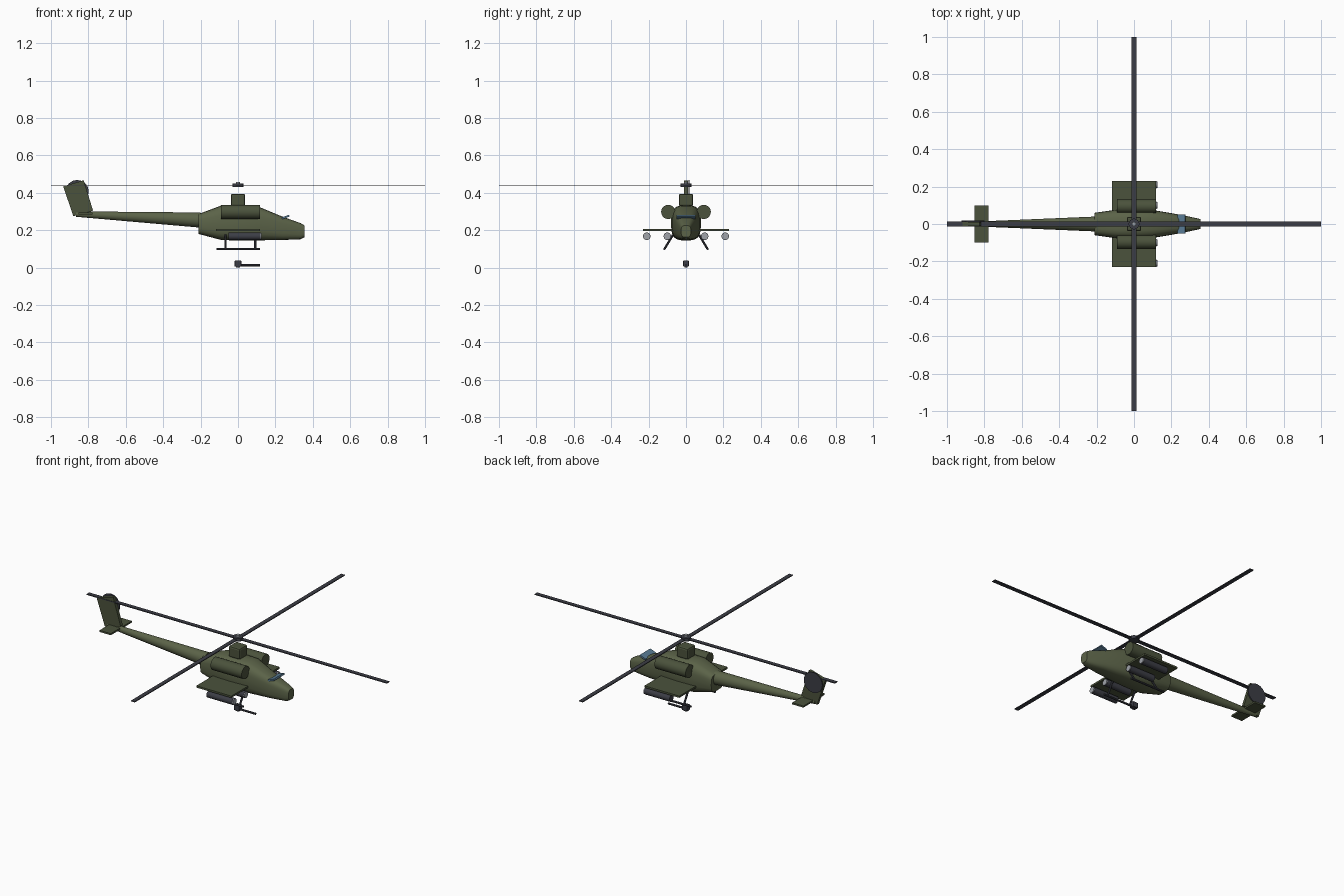
import bpy, bmesh, math
from mathutils import Vector, Matrix

if "Cube" in bpy.data.objects:
    bpy.data.objects.remove(bpy.data.objects["Cube"])


def material(name, rgb):
    m = bpy.data.materials.new(name)
    m.diffuse_color = (*rgb, 1)
    m.use_nodes = True
    m.node_tree.nodes["Principled BSDF"].inputs["Base Color"].default_value = m.diffuse_color
    return m


OLIVE = material("olive", (0.105, 0.125, 0.065))
DARK_OLIVE = material("dark_olive", (0.07, 0.085, 0.045))
DARK = material("dark_metal", (0.045, 0.047, 0.06))
STEEL = material("steel", (0.35, 0.37, 0.4))
GLASS = material("glass", (0.1, 0.2, 0.3))


def finish(name, bm, mat, smooth=False):
    bmesh.ops.recalc_face_normals(bm, faces=bm.faces)
    me = bpy.data.meshes.new(name)
    bm.to_mesh(me)
    bm.free()
    ob = bpy.data.objects.new(name, me)
    bpy.context.collection.objects.link(ob)
    me.materials.append(mat)
    if smooth:
        bpy.ops.object.select_all(action='DESELECT')
        ob.select_set(True)
        bpy.context.view_layer.objects.active = ob
        bpy.ops.object.shade_smooth_by_angle(angle=math.radians(35))
    return ob


def box(name, loc, size, mat, tilt=0, bevel=0):
    bm = bmesh.new()
    bmesh.ops.create_cube(bm, size=1)
    bmesh.ops.scale(bm, vec=size, verts=bm.verts)
    if bevel:
        bmesh.ops.bevel(bm, geom=bm.edges[:], offset=bevel, segments=2,
                        profile=0.5, affect='EDGES')
    bmesh.ops.transform(bm, matrix=Matrix.Translation(loc) @ Matrix.Rotation(tilt, 4, 'Y'),
                        verts=bm.verts)
    return finish(name, bm, mat)


def rod(name, a, b, r, mat, sides=16):
    a, b = Vector(a), Vector(b)
    bm = bmesh.new()
    rot = (b - a).to_track_quat('Z', 'Y').to_matrix().to_4x4()
    bmesh.ops.create_cone(bm, cap_ends=True, segments=sides, radius1=r, radius2=r,
                          depth=(b - a).length,
                          matrix=Matrix.Translation((a + b) / 2) @ rot)
    return finish(name, bm, mat, True)


def loft(name, stations, power, mat, sides=24):
    """Skin rounded sections given as (x, half width, bottom z, top z)."""
    bm = bmesh.new()
    rings = []
    for x, w, lo, hi in stations:
        ring = []
        for i in range(sides):
            t = 2 * math.pi * i / sides
            c, s = math.cos(t), math.sin(t)
            y = w * math.copysign(abs(c) ** power, c)
            z = (lo + hi) / 2 + (hi - lo) / 2 * math.copysign(abs(s) ** power, s)
            ring.append(bm.verts.new((x, y, z)))
        rings.append(ring)
    for p, q in zip(rings, rings[1:]):
        for i in range(sides):
            j = (i + 1) % sides
            bm.faces.new((p[i], p[j], q[j], q[i]))
    bm.faces.new(rings[0])
    bm.faces.new(rings[-1])
    return finish(name, bm, mat, True)


# Fuselage and tail boom
loft("fuselage", [(-0.21, 0.06, 0.18, 0.287), (-0.09, 0.077, 0.148, 0.332),
                  (0.0, 0.08, 0.145, 0.333), (0.1, 0.075, 0.146, 0.33),
                  (0.24, 0.051, 0.148, 0.272), (0.335, 0.031, 0.152, 0.238),
                  (0.355, 0.026, 0.163, 0.226)], 0.62, OLIVE)
loft("tail_boom", [(-0.2, 0.04, 0.214, 0.295), (-0.865, 0.012, 0.272, 0.301)], 1, OLIVE)

# Swept tail fin
bm = bmesh.new()
fin = [(-0.88, 0.275), (-0.775, 0.305), (-0.825, 0.467), (-0.935, 0.435)]
face = bm.faces.new([bm.verts.new((x, -0.01, z)) for x, z in fin])
ext = bmesh.ops.extrude_face_region(bm, geom=[face])
bmesh.ops.translate(bm, vec=(0, 0.02, 0),
                    verts=[v for v in ext["geom"] if isinstance(v, bmesh.types.BMVert)])
finish("tail_fin", bm, DARK_OLIVE)
box("stabilizer", (-0.815, 0, 0.29), (0.075, 0.2, 0.01), DARK_OLIVE)

# Tail rotor
rod("tail_rotor_disc", (-0.86, 0.013, 0.407), (-0.86, 0.019, 0.407), 0.062, DARK)

# Cockpit windscreen
box("windscreen", (0.255, 0, 0.271), (0.042, 0.1, 0.01), GLASS, -0.35)

# Rotor mast, hub and blades
box("mast_housing", (0, 0, 0.362), (0.077, 0.077, 0.066), DARK_OLIVE, bevel=0.01)
rod("rotor_hub", (0, 0, 0.43), (0, 0, 0.449), 0.029, DARK)
rod("hub_cap", (0, 0, 0.445), (0, 0, 0.459), 0.011, STEEL)
box("rotor_blades_long", (0, 0, 0.438), (2, 0.025, 0.005), DARK)
box("rotor_blades_cross", (0, 0, 0.438), (0.025, 2, 0.005), DARK)

# Stub wings, engines, weapon pods and skids on both sides
for side, s in (("right", -1), ("left", 1)):
    box(f"{side}_wing", (0, s * 0.145, 0.202), (0.233, 0.17, 0.011), DARK_OLIVE)
    rod(f"{side}_engine", (-0.09, s * 0.095, 0.298), (0.117, s * 0.095, 0.298), 0.038, DARK_OLIVE, 20)
    for n, y in (("inner", 0.1), ("outer", 0.21)):
        rod(f"{side}_{n}_pod", (-0.05, s * y, 0.168), (0.12, s * y, 0.168), 0.02, DARK)
        rod(f"{side}_{n}_pod_tip", (0.12, s * y, 0.168), (0.125, s * y, 0.168), 0.018, STEEL)
    rod(f"{side}_skid", (-0.115, s * 0.115, 0.1), (0.117, s * 0.115, 0.1), 0.006, DARK, 10)
    for n, x in (("rear", -0.067), ("front", 0.092)):
        rod(f"{side}_{n}_strut", (x, s * 0.07, 0.175), (x, s * 0.115, 0.1), 0.006, DARK, 10)

# Belly gun
box("gun_turret", (0, 0, 0.022), (0.036, 0.03, 0.034), DARK, bevel=0.004)
rod("gun_barrel", (0, 0, 0.013), (0.118, 0, 0.013), 0.006, DARK, 10)
box("gun_breech", (0, 0, 0.006), (0.02, 0.016, 0.012), DARK)
